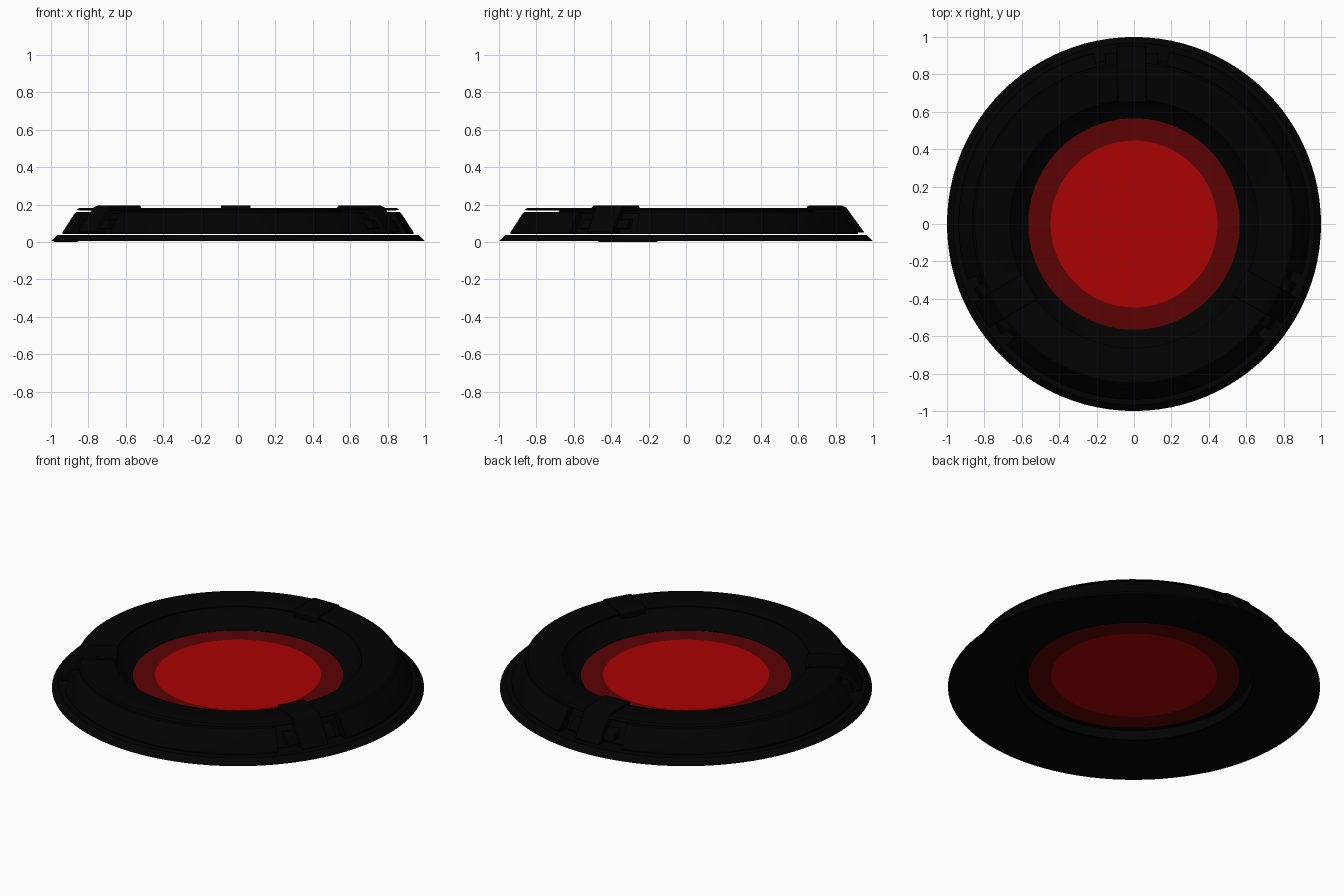
import bpy, bmesh, math
from mathutils import Matrix, Vector

if "Cube" in bpy.data.objects:
    bpy.data.objects.remove(bpy.data.objects["Cube"], do_unlink=True)


def material(name, color):
    m = bpy.data.materials.new(name)
    m.use_nodes = True
    m.diffuse_color = (*color, 1)
    m.node_tree.nodes["Principled BSDF"].inputs["Base Color"].default_value = (*color, 1)
    return m


black = material("black", (0.0005, 0.0005, 0.0005))
red = material("bright red", (0.4, 0.0005, 0.0005))
dark_red = material("dark red", (0.106, 0.0008, 0.001))


def finish(name, bm, mat, bevel=0):
    bmesh.ops.remove_doubles(bm, verts=bm.verts, dist=0.0001)
    bmesh.ops.recalc_face_normals(bm, faces=bm.faces)
    mesh = bpy.data.meshes.new(name)
    bm.to_mesh(mesh)
    bm.free()
    mesh.materials.append(mat)
    ob = bpy.data.objects.new(name, mesh)
    bpy.context.collection.objects.link(ob)
    bpy.ops.object.select_all(action="DESELECT")
    ob.select_set(True)
    bpy.context.view_layer.objects.active = ob
    bpy.ops.object.shade_smooth_by_angle(angle=math.radians(25))
    if bevel:
        mod = ob.modifiers.new("soft edges", "BEVEL")
        mod.width = bevel
        mod.segments = 2


def revolve(name, profile, mat, start=0, sweep=360, steps=96):
    """Sweep a closed (radius, height) profile around z; part sweeps get end caps."""
    bm = bmesh.new()
    full = sweep == 360
    rings = []
    for i in range(steps if full else steps + 1):
        a = math.radians(start + sweep * i / steps)
        rings.append([bm.verts.new((r * math.cos(a), r * math.sin(a), z)) for r, z in profile])
    n = len(profile)
    pairs = list(zip(rings, rings[1:])) + ([(rings[-1], rings[0])] if full else [])
    for p, q in pairs:
        for k in range(n):
            j = (k + 1) % n
            bm.faces.new((p[k], p[j], q[j], q[k]))
    if not full:
        bm.faces.new(rings[0])
        bm.faces.new(rings[-1])
    finish(name, bm, mat)


def extrude_radial(name, profile, half_width, angle, mat, offset=0):
    """Extrude a (radius, height) profile sideways and turn it to an angle."""
    bm = bmesh.new()
    face = bm.faces.new([bm.verts.new((r, offset - half_width, z)) for r, z in profile])
    new = bmesh.ops.extrude_face_region(bm, geom=[face])["geom"]
    moved = [v for v in new if isinstance(v, bmesh.types.BMVert)]
    bmesh.ops.translate(bm, verts=moved, vec=Vector((0, 2 * half_width, 0)))
    bmesh.ops.rotate(bm, verts=bm.verts, matrix=Matrix.Rotation(math.radians(angle), 3, "Z"))
    finish(name, bm, mat, bevel=0.004)


# Bottom ring: sharp rim and a hollow, gently dished underside
revolve("base_ring", [(0.637, 0.033), (1, 0.004), (0.967, 0.037), (0.637, 0.037)], black)

# Short stretch of the rim that reaches the ground
revolve("rim_foot", [(0.97, 0), (0.995, 0), (1, 0.004), (0.97, 0.008)], black,
        start=189, sweep=19, steps=6)

# Main ring: sloping inner bowl, straight wall below it, thin lip carrying the lid
revolve("body_ring", [(0.565, 0.076), (0.637, 0.1), (0.637, 0.043), (0.885, 0.043),
                      (0.835, 0.153), (0.815, 0.16), (0.68, 0.16), (0.68, 0.172),
                      (0.664, 0.172), (0.625, 0.12), (0.565, 0.082)], black)

# Lid plate floating over the body
revolve("lid_ring", [(0.664, 0.169), (0.845, 0.169), (0.862, 0.172), (0.85, 0.181),
                     (0.677, 0.181), (0.664, 0.177)], black)

# Glowing centre and its darker border
revolve("lens_centre", [(0, 0.076), (0.446, 0.076), (0.446, 0.08), (0, 0.08)], red)
revolve("lens_border", [(0.446, 0.076), (0.567, 0.076), (0.567, 0.08), (0.446, 0.08)], dark_red)

# Three clamps, their side lugs, and the outer panels between them
clip_profile = [(0.648, 0.14), (0.648, 0.188), (0.657, 0.195), (0.832, 0.195),
                (0.856, 0.184), (0.953, 0.05), (0.86, 0.05), (0.8, 0.14)]
lug_profile = [(0.82, 0.07), (0.915, 0.07), (0.885, 0.115), (0.82, 0.125)]
panel_profile = [(0.85, 0.043), (0.938, 0.043), (0.938, 0.053), (0.873, 0.153),
                 (0.865, 0.16), (0.80, 0.16)]
for i in range(3):
    a = 90.9 + 120 * i
    extrude_radial(f"clamp_{i + 1}", clip_profile, 0.078, a, black)
    for side, tag in ((-1, "right"), (1, "left")):
        extrude_radial(f"clamp_lug_{i + 1}_{tag}", lug_profile, 0.032, a, black,
                       offset=side * 0.11)
    revolve(f"outer_panel_{i + 1}", panel_profile, black, start=a + 12.5, sweep=95, steps=30)
